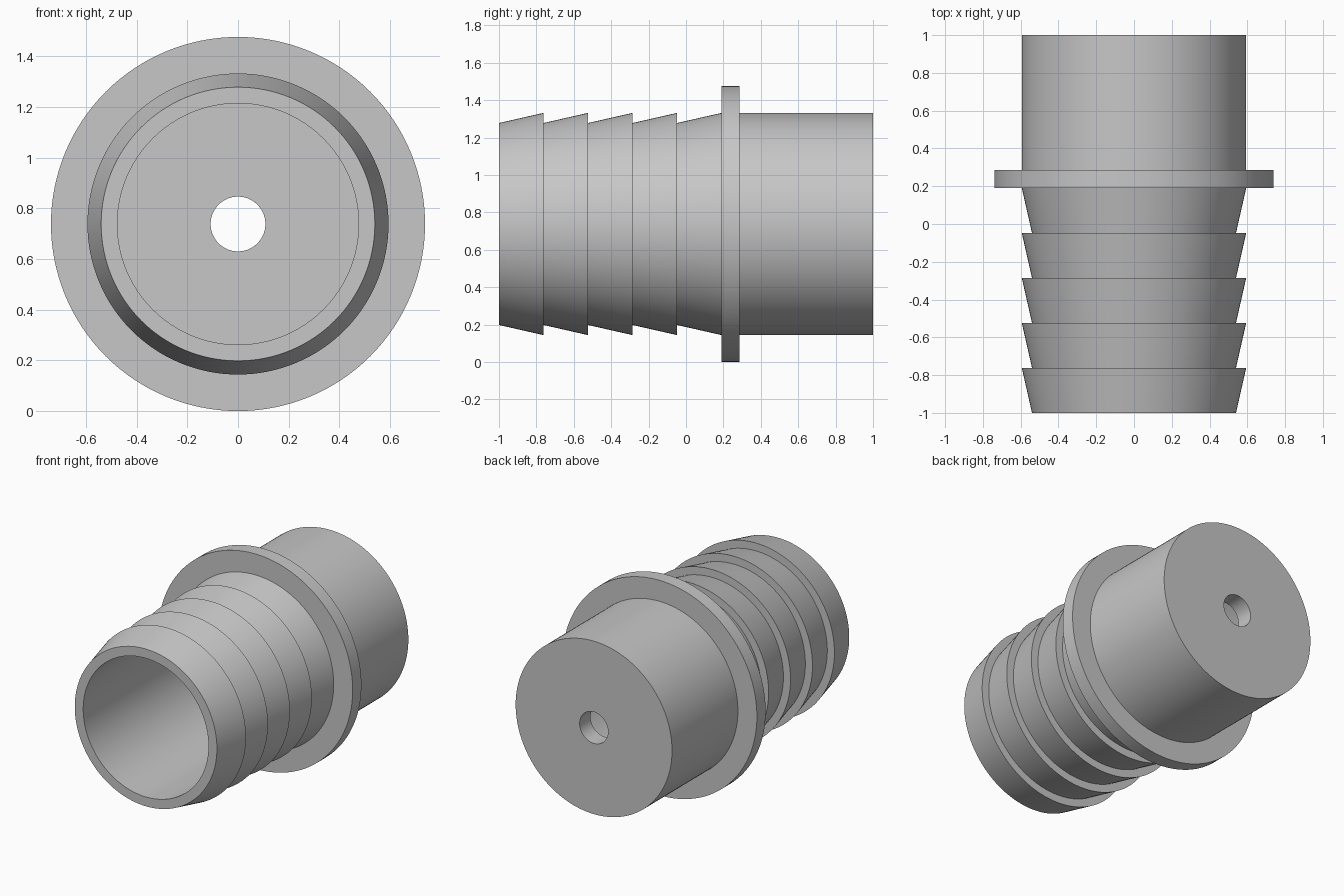
import bpy
import bmesh
from math import radians, tau
from mathutils import Vector

cube = bpy.data.objects.get("Cube")
if cube:
    bpy.data.objects.remove(cube, do_unlink=True)

# Main dimensions
FLANGE_R, BODY_R, NECK_R = 0.738, 0.594, 0.54
BORE_R, HOLE_R = 0.476, 0.108
FLANGE_FRONT, FLANGE_BACK = 0.19, 0.285
WALL, BARBS, SEGMENTS = 0.118, 5, 128

# Plain grey material
grey = bpy.data.materials.new("plain_grey")
grey.use_nodes = True
color = (0.57, 0.57, 0.57, 1)
grey.diffuse_color = color
grey.node_tree.nodes["Principled BSDF"].inputs["Base Color"].default_value = color

# Closed section as (radius, y): barbs, flange, plug body, end hole, bore
profile = []
pitch = (FLANGE_FRONT + 1) / BARBS
for i in range(BARBS):
    profile += [(NECK_R, -1 + i * pitch), (BODY_R, -1 + (i + 1) * pitch)]
profile += [
    (FLANGE_R, FLANGE_FRONT), (FLANGE_R, FLANGE_BACK),
    (BODY_R, FLANGE_BACK), (BODY_R, 1),
    (HOLE_R, 1), (HOLE_R, 1 - WALL),
    (BORE_R, 1 - WALL), (BORE_R, -1),
]

# Turn the section around the y axis
bm = bmesh.new()
verts = [bm.verts.new((r, y, 0)) for r, y in profile]
edges = [bm.edges.new((a, b)) for a, b in zip(verts, verts[1:] + verts[:1])]
bmesh.ops.spin(bm, geom=verts + edges, cent=Vector(), axis=(0, 1, 0),
               angle=tau, steps=SEGMENTS, use_merge=True)
bmesh.ops.remove_doubles(bm, verts=bm.verts, dist=0.0001)
bmesh.ops.recalc_face_normals(bm, faces=bm.faces)
mesh = bpy.data.meshes.new("barbed_hose_fitting")
bm.to_mesh(mesh)
bm.free()
mesh.materials.append(grey)

fitting = bpy.data.objects.new("barbed_hose_fitting", mesh)
fitting.location.z = FLANGE_R
bpy.context.collection.objects.link(fitting)

# Smooth round walls, crisp steps
bpy.ops.object.select_all(action="DESELECT")
fitting.select_set(True)
bpy.context.view_layer.objects.active = fitting
bpy.ops.object.shade_smooth_by_angle(angle=radians(30))
